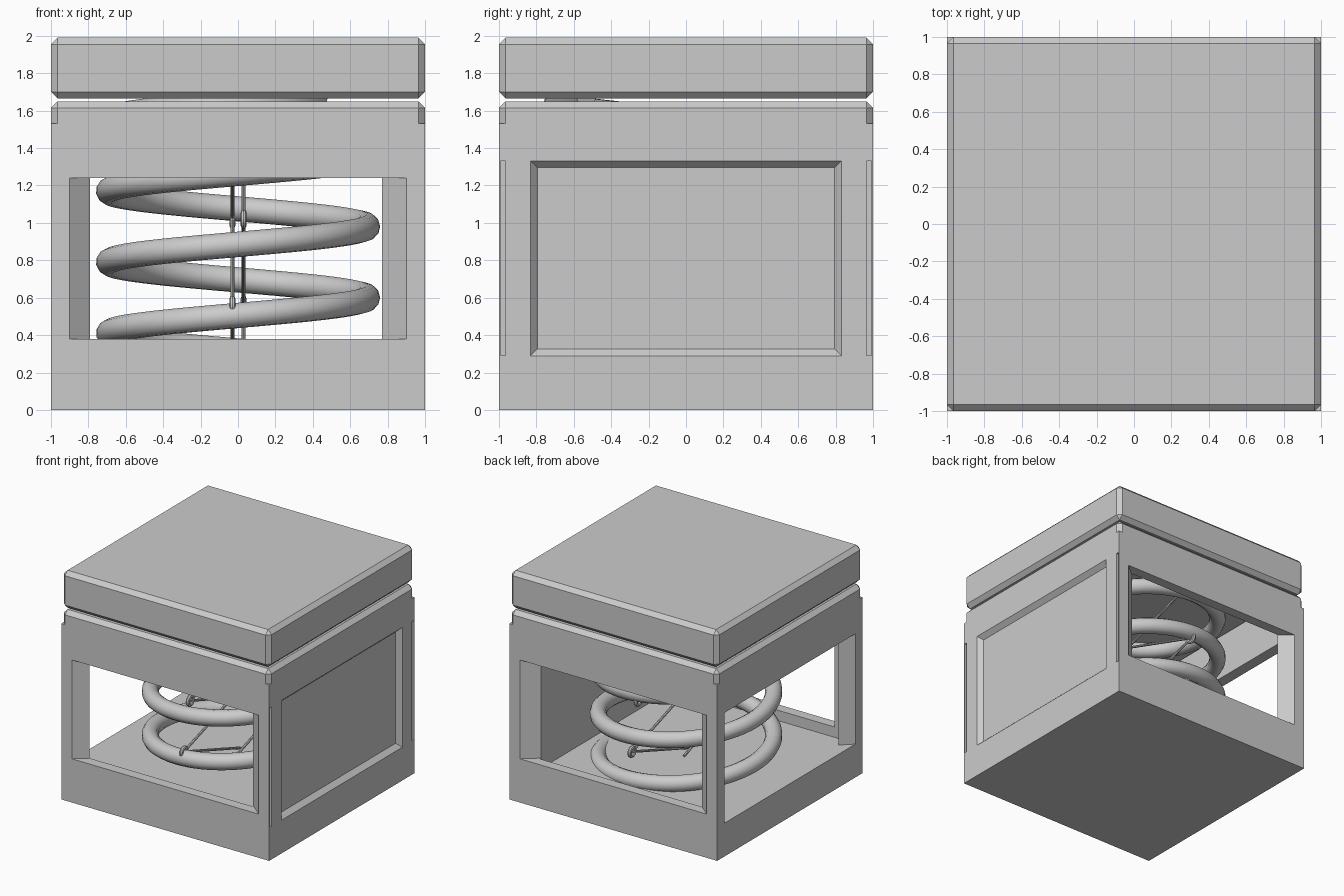
import bpy, bmesh, math
from mathutils import Vector

if "Cube" in bpy.data.objects:
    bpy.data.objects.remove(bpy.data.objects["Cube"])

grey = bpy.data.materials.new("plain_grey")
grey.diffuse_color = (0.6, 0.6, 0.6, 1)
grey.use_nodes = True
grey.node_tree.nodes["Principled BSDF"].inputs["Base Color"].default_value = grey.diffuse_color


def finish(name, bm):
    bmesh.ops.recalc_face_normals(bm, faces=bm.faces[:])
    me = bpy.data.meshes.new(name)
    bm.to_mesh(me)
    bm.free()
    ob = bpy.data.objects.new(name, me)
    me.materials.append(grey)
    bpy.context.collection.objects.link(ob)
    return ob


def loft(name, ring_a, ring_b):
    """Solid between two four-cornered rings."""
    bm = bmesh.new()
    a = [bm.verts.new(p) for p in ring_a]
    b = [bm.verts.new(p) for p in ring_b]
    bm.faces.new(a)
    bm.faces.new(b)
    for i in range(4):
        j = (i + 1) % 4
        bm.faces.new((a[i], a[j], b[j], b[i]))
    return finish(name, bm)


def box(name, lo, hi):
    def ring(z):
        return [(lo[0], lo[1], z), (hi[0], lo[1], z), (hi[0], hi[1], z), (lo[0], hi[1], z)]
    return loft(name, ring(lo[2]), ring(hi[2]))


def rect(axis, at, half, z0, z1):
    """Upright rectangle at a given x or y position."""
    pts = [(-half, z0), (half, z0), (half, z1), (-half, z1)]
    return [(at, u, z) if axis == 'x' else (u, at, z) for u, z in pts]


def cut(ob, cutter):
    mod = ob.modifiers.new("cut", 'BOOLEAN')
    mod.operation = 'DIFFERENCE'
    mod.solver = 'EXACT'
    mod.object = cutter
    bpy.context.view_layer.objects.active = ob
    bpy.ops.object.modifier_apply(modifier=mod.name)
    bpy.data.objects.remove(cutter)


def chamfer(ob, width, skip_bottom=False):
    bm = bmesh.new()
    bm.from_mesh(ob.data)
    low = min(v.co.z for v in bm.verts)
    edges = [e for e in bm.edges
             if not (skip_bottom and all(v.co.z < low + 1e-4 for v in e.verts))]
    bmesh.ops.bevel(bm, geom=edges, offset=width, segments=1, affect='EDGES')
    bm.to_mesh(ob.data)
    bm.free()


# Housing: hollow box with three flared windows
housing = box("housing", (-1, -1, 0), (1, 1, 1.53))
cut(housing, box("cavity", (-0.9, -0.91, 0.29), (0.77, 0.91, 1.6)))
for s in (-1, 1):
    cut(housing, loft("window", rect('y', s * 1.02, 0.924, 0.38, 1.24),
                      rect('y', s * 0.89, 0.766, 0.38, 1.24)))
cut(housing, loft("side_window", rect('x', -1.02, 0.92, 0.29, 1.25),
                  rect('x', -0.88, 0.79, 0.29, 1.25)))

# Recessed panel and narrow corner grooves on the closed side
cut(housing, loft("panel", rect('x', 1.01, 0.84, 0.28, 1.34),
                  rect('x', 0.96, 0.795, 0.327, 1.295)))
for s in (-1, 1):
    ys = sorted((s * 0.965, s * 0.992))
    cut(housing, box("groove", (0.975, ys[0], 0.29), (1.1, ys[1], 1.33)))

# Rim above the housing
rim = box("rim", (-1, -1, 1.53), (1, 1, 1.65))
chamfer(rim, 0.035, True)
cut(rim, box("rim_hole", (-0.9, -0.91, 1.4), (0.77, 0.91, 1.8)))

# Lid
lid = box("lid", (-1, -1, 1.665), (1, 1, 1.99))
chamfer(lid, 0.035)


def tube(name, points, radius, resolution):
    cu = bpy.data.curves.new(name, 'CURVE')
    cu.dimensions = '3D'
    cu.bevel_depth = radius
    cu.bevel_resolution = resolution
    cu.use_fill_caps = True
    sp = cu.splines.new('POLY')
    sp.points.add(len(points) - 1)
    for p, co in zip(sp.points, points):
        p.co = (*co, 1)
    sp.use_smooth = True
    cu.materials.append(grey)
    ob = bpy.data.objects.new(name, cu)
    bpy.context.collection.objects.link(ob)
    bpy.ops.object.select_all(action='DESELECT')
    ob.select_set(True)
    bpy.context.view_layer.objects.active = ob
    bpy.ops.object.convert(target='MESH')
    bpy.ops.object.shade_smooth_by_angle(angle=math.radians(40))
    return bpy.context.object


# Coil spring
turns, steps, pitch = 3.86, 64, 0.38
coil = []
for i in range(int(turns * steps) + 1):
    t = i / steps
    a = t * math.tau
    coil.append((0.692 * math.cos(a), 0.692 * math.sin(a), 0.22 + pitch * t))
tube("coil_spring", coil, 0.068, 4)

# Crossing rods with a ring at each joint
levels = (0.3, 0.56, 1.02, 1.48)
for side in (-1, 1):
    x = 0.03 * side
    y = 0.7 * side
    for z0, z1 in zip(levels, levels[1:]):
        ya = y if z0 in (levels[1], levels[3]) else -y
        start = Vector((x, ya, z0))
        if z0 == levels[0]:
            start.y = -y * 0.1
        end = Vector((x, -ya, z1))
        tube("cross_rod", [start, end], 0.011, 2)
    for k, z in enumerate(levels[1:]):
        yc = y if k % 2 == 0 else -y
        bpy.ops.mesh.primitive_torus_add(
            major_radius=0.035, minor_radius=0.016, major_segments=20, minor_segments=8,
            location=(x, yc, z), rotation=(0, math.pi / 2, 0))
        ring = bpy.context.object
        ring.name = "joint_ring"
        ring.data.materials.append(grey)
        bpy.ops.object.shade_smooth_by_angle(angle=math.radians(40))
